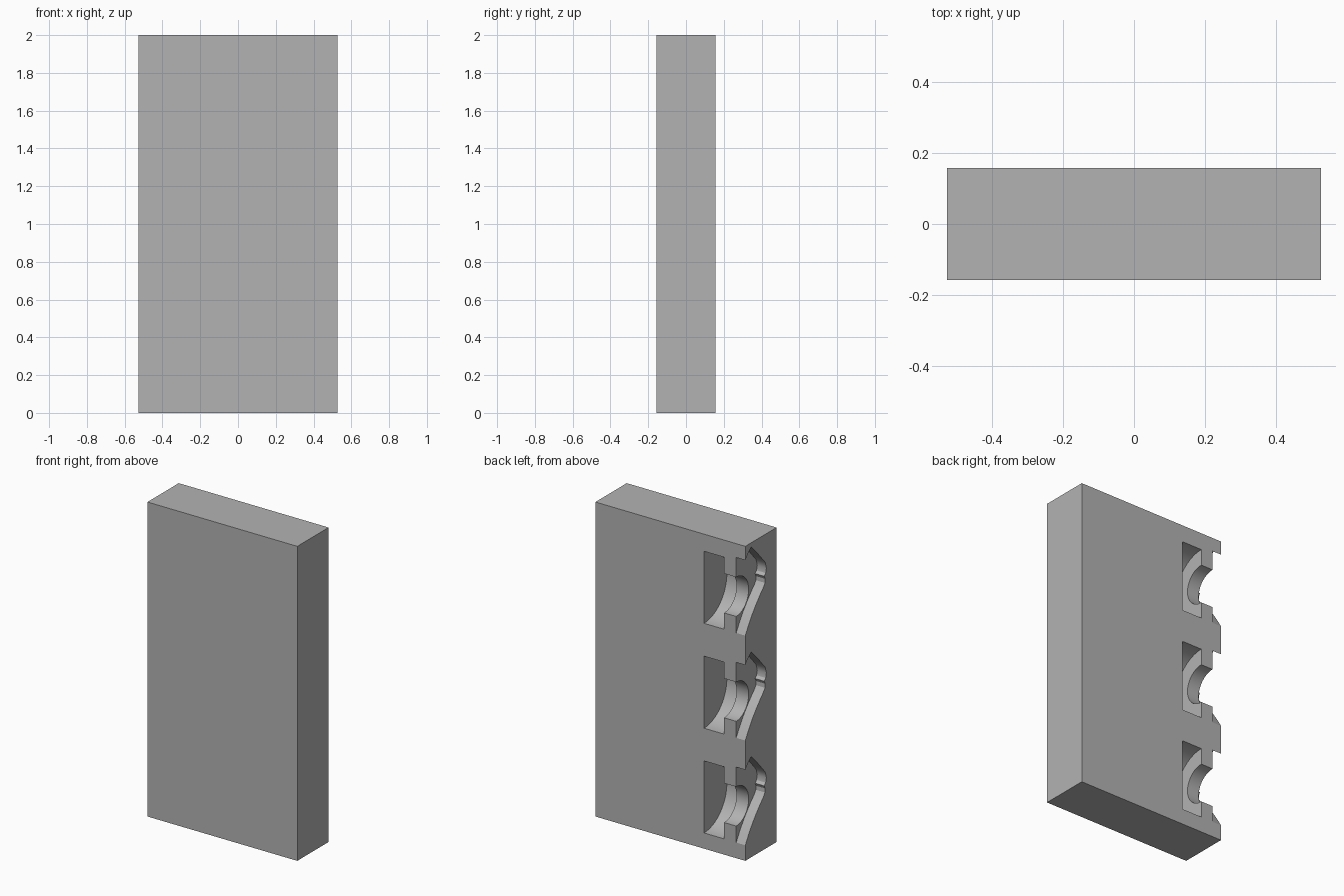
import bpy, bmesh, math
from mathutils import Matrix

cube = bpy.data.objects.get("Cube")
if cube:
    bpy.data.objects.remove(cube, do_unlink=True)

WIDTH, DEPTH, HEIGHT = 1.054, 0.314, 2.0
SIDE, BACK = -WIDTH / 2, DEPTH / 2

grey = bpy.data.materials.new("plain grey")
grey.use_nodes = True
colour = (0.45, 0.45, 0.45, 1)
grey.diffuse_color = colour
grey.node_tree.nodes["Principled BSDF"].inputs["Base Color"].default_value = colour


def add_object(name, bm):
    bmesh.ops.recalc_face_normals(bm, faces=bm.faces)
    mesh = bpy.data.meshes.new(name)
    bm.to_mesh(mesh)
    bm.free()
    mesh.materials.append(grey)
    obj = bpy.data.objects.new(name, mesh)
    bpy.context.collection.objects.link(obj)
    return obj


def prism(name, outline, x0, x1):
    """Extrude a (y, z) outline along x."""
    bm = bmesh.new()
    face = bm.faces.new([bm.verts.new((x0, y, z)) for y, z in outline])
    new = bmesh.ops.extrude_face_region(bm, geom=[face])["geom"]
    verts = [v for v in new if isinstance(v, bmesh.types.BMVert)]
    bmesh.ops.translate(bm, verts=verts, vec=(x1 - x0, 0, 0))
    return add_object(name, bm)


def circle(radius, z, count=64):
    angles = [2 * math.pi * i / count for i in range(count)]
    return [(BACK + radius * math.cos(a), z + radius * math.sin(a)) for a in angles]


# Solid block
bm = bmesh.new()
bmesh.ops.create_cube(bm, size=1, matrix=Matrix.Translation((0, 0, HEIGHT / 2))
                      @ Matrix.Diagonal((WIDTH, DEPTH, HEIGHT, 1)))
block = add_object("block", bm)

# Side opening as (depth from back, height from pocket centre)
opening = [(0, 0.25), (0.025, 0.28), (0.06, 0.31), (0.12, 0.25), (0.20, 0.16),
           (0.212, 0.12), (0.205, 0.09), (0.19, 0.075), (0.20, 0.055),
           (0.198, 0.03), (0.18, 0.005), (0.15, -0.025), (0.11, -0.07),
           (0.07, -0.12), (0.03, -0.18), (0, -0.23)]

# Three pockets: wide half disc, narrow neck, shaped side opening
cutters = []
for z in (0.329, 0.995, 1.662):
    cutters.append(prism("disc_cutter", circle(0.229, z), -0.378, -0.237))
    cutters.append(prism("neck_cutter", circle(0.125, z), -0.50, -0.30))
    outline = [(BACK + 0.1, z + opening[0][1])]
    outline += [(BACK - d, z + h) for d, h in opening]
    outline.append((BACK + 0.1, z + opening[-1][1]))
    cutters.append(prism("opening_cutter", outline, SIDE - 0.1, -0.463))

bpy.context.view_layer.objects.active = block
for cutter in cutters:
    cut = block.modifiers.new("cut", "BOOLEAN")
    cut.operation = "DIFFERENCE"
    cut.solver = "EXACT"
    cut.object = cutter
    bpy.ops.object.modifier_apply(modifier=cut.name)
    bpy.data.objects.remove(cutter, do_unlink=True)

# Smooth pocket walls, sharp edges elsewhere
bpy.ops.object.select_all(action="DESELECT")
block.select_set(True)
bpy.ops.object.shade_smooth_by_angle(angle=math.radians(30))
